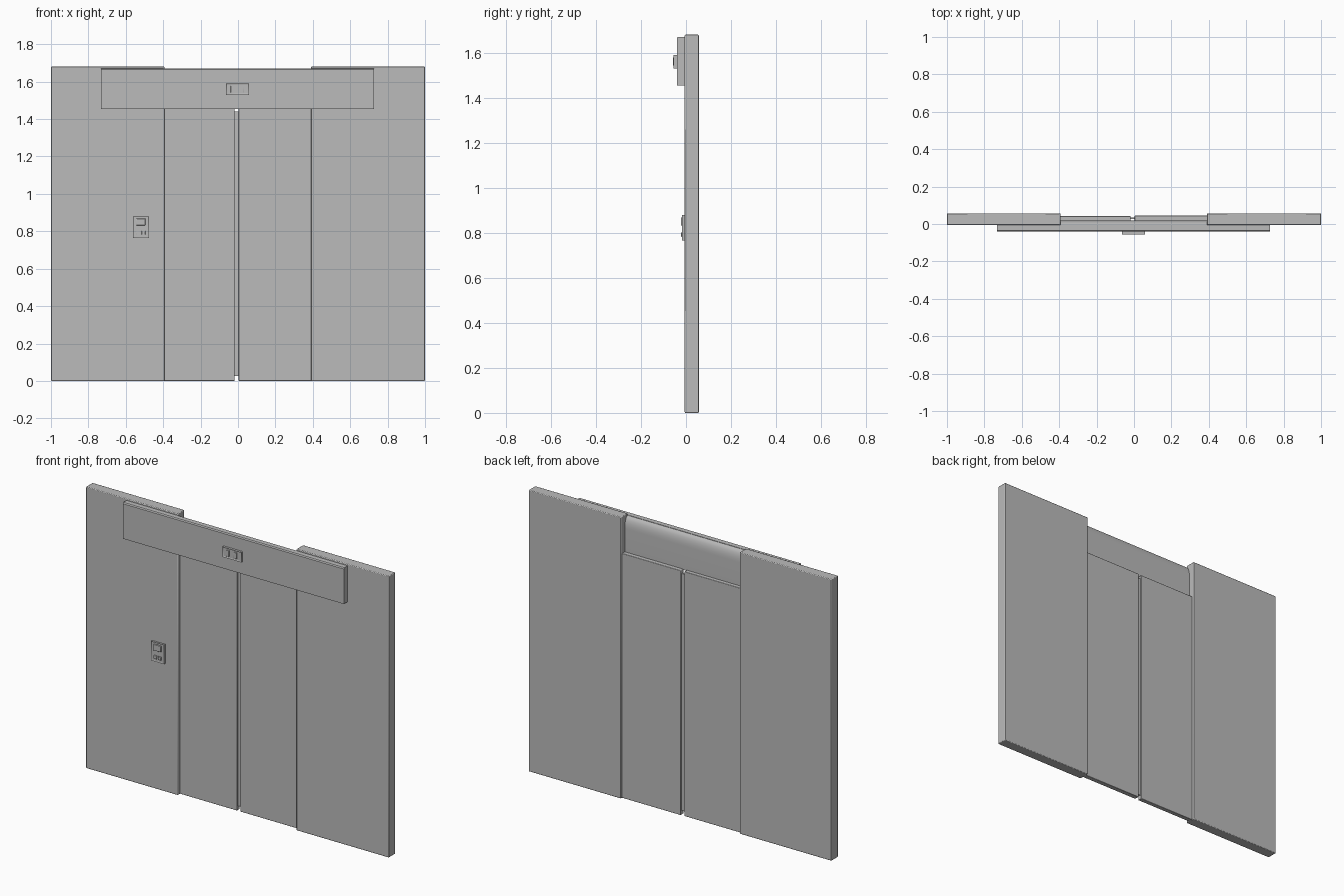
import bpy
import bmesh
from math import radians, sin, cos

cube = bpy.data.objects.get("Cube")
if cube:
    bpy.data.objects.remove(cube, do_unlink=True)

grey = bpy.data.materials.new("brushed grey metal")
grey.use_nodes = True
grey.diffuse_color = (0.5, 0.5, 0.5, 1)
grey.node_tree.nodes["Principled BSDF"].inputs["Base Color"].default_value = (0.5, 0.5, 0.5, 1)


def finish(name, bm, bevel=0.0):
    bmesh.ops.recalc_face_normals(bm, faces=bm.faces)
    mesh = bpy.data.meshes.new(name)
    bm.to_mesh(mesh)
    bm.free()
    mesh.materials.append(grey)
    ob = bpy.data.objects.new(name, mesh)
    bpy.context.collection.objects.link(ob)
    if bevel:
        mod = ob.modifiers.new("soft edges", "BEVEL")
        mod.width = bevel
        mod.segments = 2
    bpy.ops.object.select_all(action="DESELECT")
    bpy.context.view_layer.objects.active = ob
    ob.select_set(True)
    bpy.ops.object.shade_smooth_by_angle(angle=radians(25))
    return ob


def box(name, x, y, z, bevel=0.0):
    bm = bmesh.new()
    bmesh.ops.create_cube(bm, size=1)
    for v in bm.verts:
        for i, (low, high) in enumerate((x, y, z)):
            v.co[i] = low if v.co[i] < 0 else high
    return finish(name, bm, bevel)


def extrude_profile(name, points, x0, x1):
    """Sweep a closed (y, z) outline along x."""
    bm = bmesh.new()
    face = bm.faces.new([bm.verts.new((x0, y, z)) for y, z in points])
    swept = bmesh.ops.extrude_face_region(bm, geom=[face])["geom"]
    for v in swept:
        if isinstance(v, bmesh.types.BMVert):
            v.co.x = x1
    return finish(name, bm)


def framed_plate(name, x, y, z, rim, depth):
    """Plate whose front face is inset into a shallow screen."""
    ob = box(name, x, y, z)
    bm = bmesh.new()
    bm.from_mesh(ob.data)
    bm.normal_update()
    front = [f for f in bm.faces if f.normal.y < -0.9]
    bmesh.ops.inset_region(bm, faces=front, thickness=rim, depth=-depth)
    bm.to_mesh(ob.data)
    bm.free()
    return ob


# Fixed wall panels on both sides
WALL_FRONT, WALL_BACK = -0.006, 0.057
for side, x in (("right", (-1, -0.393)), ("left", (0.39, 1))):
    box(side + "_wall_panel", x, (WALL_FRONT, WALL_BACK), (0, 1.68), 0.004)

# Sliding door leaves, set back between the walls, and the seal in the gap
box("right_door_leaf", (-0.41, -0.018), (0.016, 0.043), (0, 1.46), 0.003)
box("left_door_leaf", (0.004, 0.41), (0.016, 0.045), (0, 1.46), 0.003)
box("door_seal", (-0.02, 0.006), (0.027, 0.036), (0.025, 1.44))

# Header cover in front of the walls, thinner towards its lower edge
cover = [(-0.041, 1.455), (-0.041, 1.664), (-0.036, 1.67), (-0.006, 1.67), (-0.006, 1.455)]
extrude_profile("header_cover", cover, -0.732, 0.728)

# Header body filling the opening, with a rounded upper back edge
radius = 0.026
body = [(-0.006, 1.455), (-0.006, 1.668)]
for step in range(7):
    a = radians(90 - 15 * step)
    body.append((-0.006 + radius * cos(a), 1.6 + 0.068 * sin(a)))
body.append((0.02, 1.455))
extrude_profile("header_body", body, -0.393, 0.39)

# Floor indicator on the header
framed_plate("floor_indicator", (-0.065, 0.06), (-0.055, -0.04), (1.53, 1.59), 0.008, 0.004)
for x in (-0.03, 0.02):
    box("indicator_segment", (x - 0.009, x + 0.009), (-0.057, -0.05), (1.542, 1.578), 0.001)

# Call panel with a screen and a pair of buttons
framed_plate("call_panel", (-0.562, -0.476), (-0.018, -0.005), (0.765, 0.88), 0.006, 0.003)
box("call_screen", (-0.543, -0.495), (-0.023, -0.014), (0.832, 0.868), 0.002)
for x in (-0.533, -0.505):
    box("call_button", (x - 0.01, x + 0.01), (-0.022, -0.014), (0.782, 0.802), 0.002)
